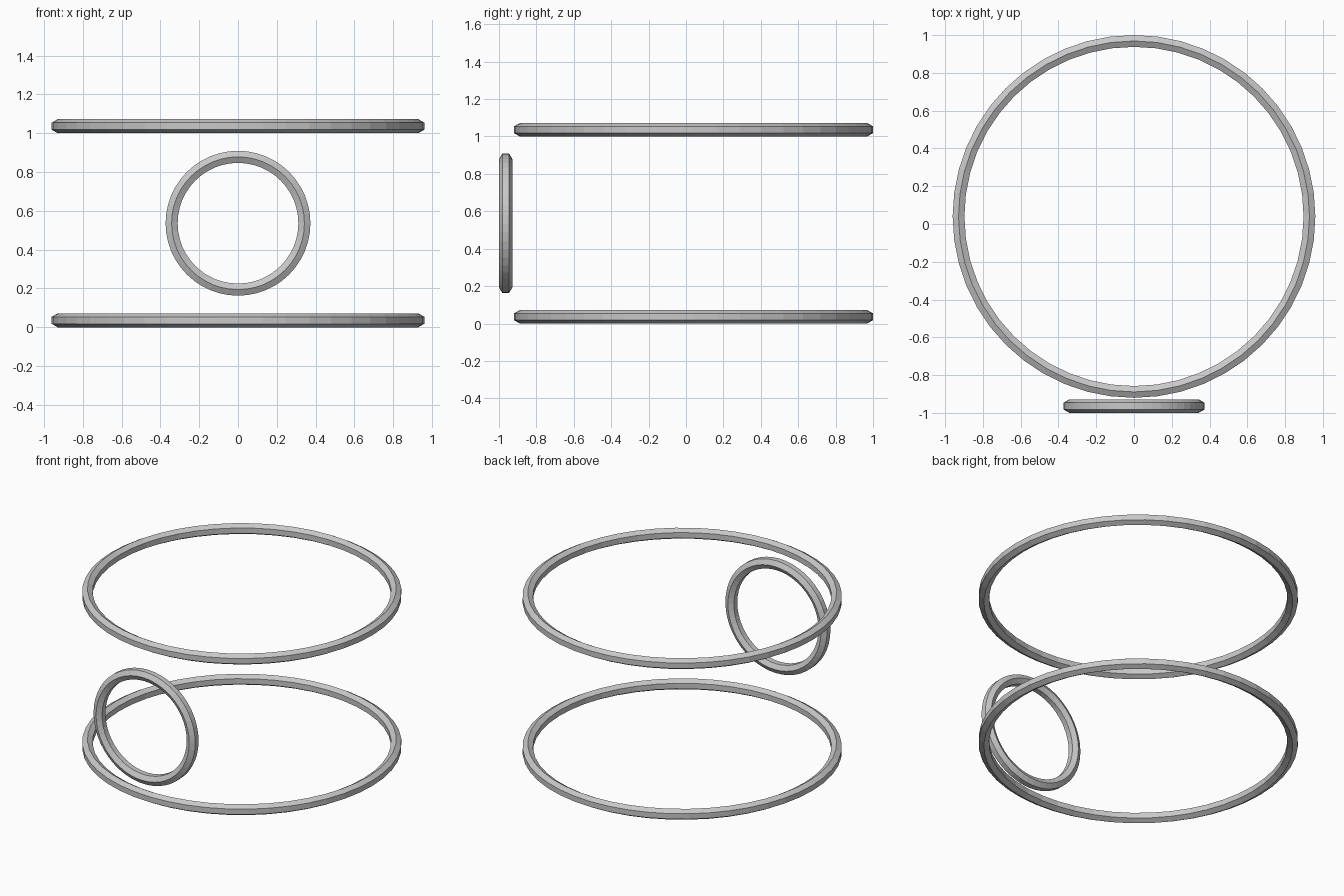
import bpy
import bmesh
from math import pi, sin, cos
from mathutils import Matrix, Vector

cube = bpy.data.objects.get("Cube")
if cube:
    bpy.data.objects.remove(cube, do_unlink=True)

# Single grey metal colour
grey = bpy.data.materials.new("grey_metal")
grey.use_nodes = True
colour = (0.58, 0.58, 0.58, 1)
grey.diffuse_color = colour
grey.node_tree.nodes["Principled BSDF"].inputs["Base Color"].default_value = colour

SEGMENTS = 48
SIDES = 6
TUBE = 0.036


def ring(name, radius, location, tilt=0):
    """Ring with a hexagonal section whose ridges point along its axis."""
    bm = bmesh.new()
    loops = []
    for i in range(SEGMENTS):
        turn = Matrix.Rotation(2 * pi * i / SEGMENTS, 3, "Z")
        loop = []
        for j in range(SIDES):
            a = 2 * pi * (j + 0.5) / SIDES
            point = Vector((radius + TUBE * cos(a), 0, TUBE * sin(a)))
            loop.append(bm.verts.new(turn @ point))
        loops.append(loop)
    for i, loop in enumerate(loops):
        after = loops[(i + 1) % SEGMENTS]
        for j in range(SIDES):
            k = (j + 1) % SIDES
            bm.faces.new((loop[j], after[j], after[k], loop[k]))
    bmesh.ops.recalc_face_normals(bm, faces=bm.faces)
    mesh = bpy.data.meshes.new(name)
    bm.to_mesh(mesh)
    bm.free()
    mesh.materials.append(grey)
    obj = bpy.data.objects.new(name, mesh)
    obj.location = location
    obj.rotation_euler.x = tilt
    bpy.context.collection.objects.link(obj)


# Two large level rings and one small upright ring in front
ring("bottom_ring", 0.929, (0, 0.04, TUBE))
ring("top_ring", 0.929, (0, 0.04, 1 + TUBE))
ring("front_ring", 0.342, (0, TUBE - 1, 0.5 + TUBE), pi / 2)
